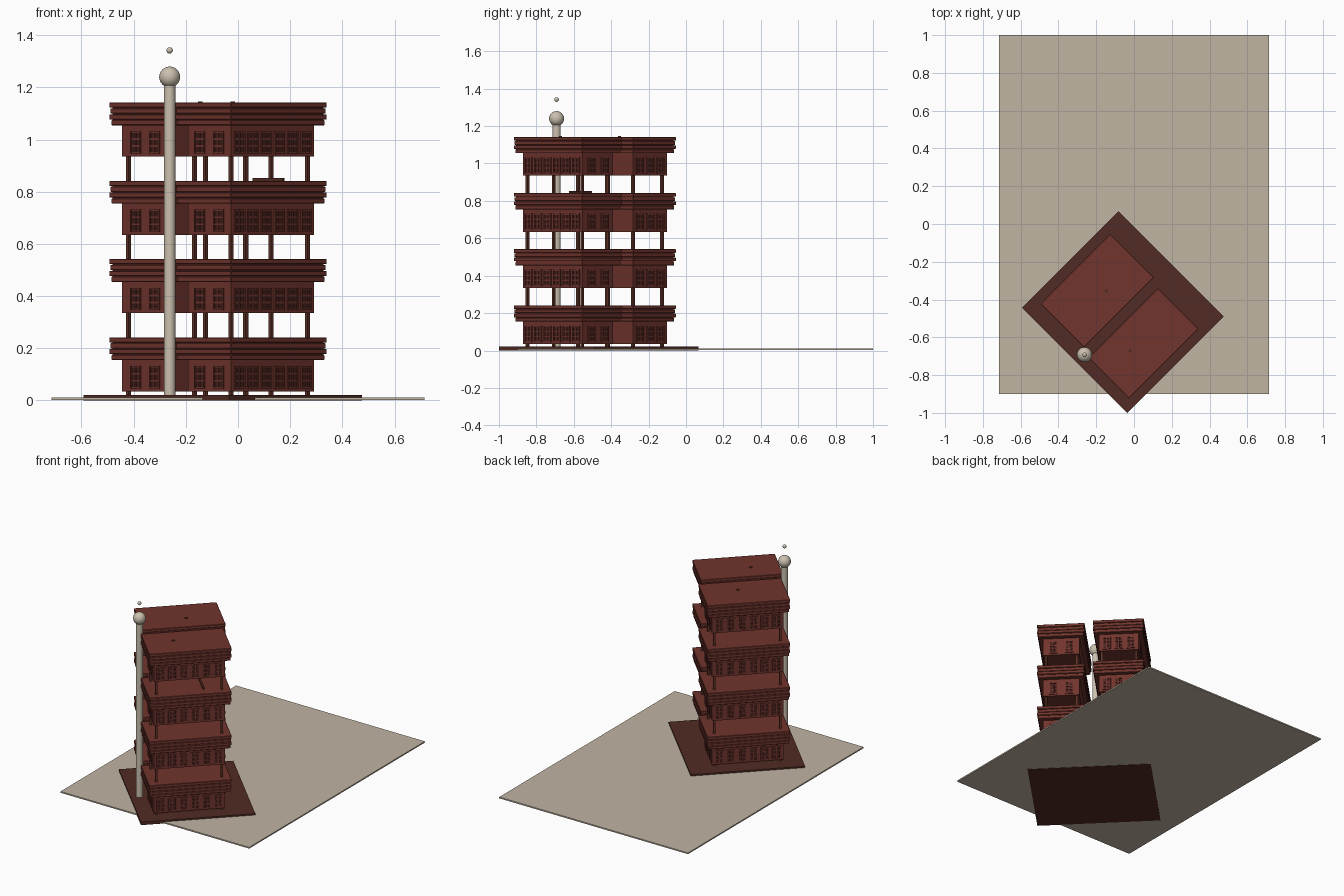
import bpy, bmesh, math
from mathutils import Matrix, Vector

if "Cube" in bpy.data.objects:
    bpy.data.objects.remove(bpy.data.objects["Cube"])


def material(name, col):
    m = bpy.data.materials.new(name)
    m.diffuse_color = (*col, 1)
    m.use_nodes = True
    m.node_tree.nodes["Principled BSDF"].inputs["Base Color"].default_value = m.diffuse_color
    return m


RED = material("brick red", (0.165, 0.035, 0.026))
DARK = material("dark brown", (0.085, 0.024, 0.017))
PANE = material("dark pane", (0.055, 0.014, 0.011))
POST = material("post brown", (0.12, 0.035, 0.022))
SAND = material("sand", (0.53, 0.46, 0.37))
CREAM = material("cream", (0.60, 0.53, 0.43))
TURN = math.radians(45)      # the building stands diagonally on its site


def box(bm, x0, x1, y0, y1, z0, z1):
    mat = Matrix.Translation(((x0 + x1) / 2, (y0 + y1) / 2, (z0 + z1) / 2))
    mat = mat @ Matrix.Diagonal((abs(x1 - x0), abs(y1 - y0), z1 - z0, 1))
    bmesh.ops.create_cube(bm, size=1, matrix=mat)


def finish(bm, name, mat, turn=TURN, bevel=0):
    me = bpy.data.meshes.new(name)
    bm.to_mesh(me)
    bm.free()
    me.materials.append(mat)
    ob = bpy.data.objects.new(name, me)
    bpy.context.collection.objects.link(ob)
    ob.rotation_euler.z = turn
    if bevel:
        b = ob.modifiers.new("soft edges", 'BEVEL')
        b.width = bevel
        b.segments = 1
    return ob


def single(name, mat, dims, turn=TURN):
    bm = bmesh.new()
    box(bm, *dims)
    return finish(bm, name, mat, turn)


def window(frames, panes, axis, wall, side, t, z):
    """Framed 2 x 3 window on a wall; axis is the wall normal."""
    w, h, bar = 0.027, 0.086, 0.0065

    def put(bm, depth, t0, t1, z0, z1):
        n = (wall - side * 0.002, wall + side * depth)
        if axis == 'x':
            box(bm, *n, t0, t1, z0, z1)
        else:
            box(bm, t0, t1, *n, z0, z1)

    put(panes, 0.0015, t - w, t + w, z, z + h)
    for c in (-w + bar / 2, 0, w - bar / 2):
        put(frames, 0.006, t + c - bar / 2, t + c + bar / 2, z, z + h)
    for i in range(4):
        zz = z + i * (h - bar) / 3
        put(frames, 0.0055, t - w, t + w, zz, zz + bar)


def tower(name, x0, x1, y0, y1, outer, back_count):
    """Four storeys: walls with windows, slatted flat roof, corner posts."""
    e = 0.035
    wx0, wx1, wy0, wy1 = x0 + e, x1 - e, y0 + e, y1 - e
    cx, cy = (x0 + x1) / 2, (y0 + y1) / 2
    walls, roofs, frames, panes, posts = [bmesh.new() for _ in range(5)]
    for k in range(4):
        z = 0.3 * k
        box(walls, wx0, wx1, wy0, wy1, z + 0.035, z + 0.16)
        # roof core and four slats
        c = 0.008
        box(roofs, x0 + c, x1 - c, y0 + c, y1 - c, z + 0.156, z + 0.235)
        for i, inset in enumerate((0.006, 0.0, 0.003, 0.0)):
            zz = z + 0.155 + i * 0.0225
            box(roofs, x0 + inset, x1 - inset, y0 + inset, y1 - inset, zz, zz + 0.0195)
        # windows on the long outer wall and both short walls
        wall, side = (wy0, -1) if outer < 0 else (wy1, 1)
        for i in range(6):
            window(frames, panes, 'y', wall, side, cx + (i - 2.5) * 0.072, z + 0.046)
        for i in range(2):
            window(frames, panes, 'x', wx0, -1, cy + (i - 0.5) * 0.102, z + 0.046)
        for i in range(back_count):
            window(frames, panes, 'x', wx1, 1,
                   cy + (i - (back_count - 1) / 2) * (0.102 if back_count == 2 else 0.078), z + 0.046)
        # corner posts holding up the storey
        zb = z - 0.06 if k else 0.018
        p, r = 0.018, 0.007
        for px in (wx0 + p, wx1 - p):
            for py in (wy0 + p, wy1 - p):
                box(posts, px - r, px + r, py - r, py + r, zb, z + 0.04)
    finish(walls, name + "_walls", RED)
    finish(roofs, name + "_roofs", RED, bevel=0.002)
    finish(frames, name + "_window_frames", RED)
    finish(panes, name + "_window_panes", PANE)
    finish(posts, name + "_posts", POST)


# site and building platform
single("site_ground", SAND, (-0.715, 0.715, -0.9, 1.0, 0.002, 0.011), 0)
single("platform", DARK, (-0.732, -0.011, -0.682, 0.106, 0.0, 0.021))

# twin towers
tower("rear_tower", -0.648, -0.126, -0.274, 0.051, 1, 3)
tower("front_tower", -0.671, -0.151, -0.633, -0.330, -1, 2)

# loose bar on the third roof and small roof chips
single("loose_bar", DARK, (-0.321, -0.309, -0.562, -0.400, 0.841, 0.852))
for i, (x, y) in enumerate(((-0.145, -0.355), (-0.02, -0.67))):
    single(f"roof_chip_{i + 1}", DARK, (x - 0.008, x + 0.008, y - 0.008, y + 0.008, 1.138, 1.146), 0)

# flagpole with ball and floating tip
PX, PY = -0.262, -0.692
bm = bmesh.new()
bmesh.ops.create_cone(bm, cap_ends=True, segments=24, radius1=0.022, radius2=0.022,
                      depth=1.2, matrix=Matrix.Translation((PX, PY, 0.615)))
parts = [finish(bm, "pole", CREAM, 0)]
for name, z, r in (("pole_ball", 1.24, 0.04), ("pole_tip", 1.342, 0.012)):
    bm = bmesh.new()
    bmesh.ops.create_uvsphere(bm, u_segments=24, v_segments=16, radius=r,
                              matrix=Matrix.Translation((PX, PY, z)))
    parts.append(finish(bm, name, CREAM, 0))
for ob in parts:
    bpy.ops.object.select_all(action='DESELECT')
    bpy.context.view_layer.objects.active = ob
    ob.select_set(True)
    bpy.ops.object.shade_smooth_by_angle(angle=math.radians(40))
